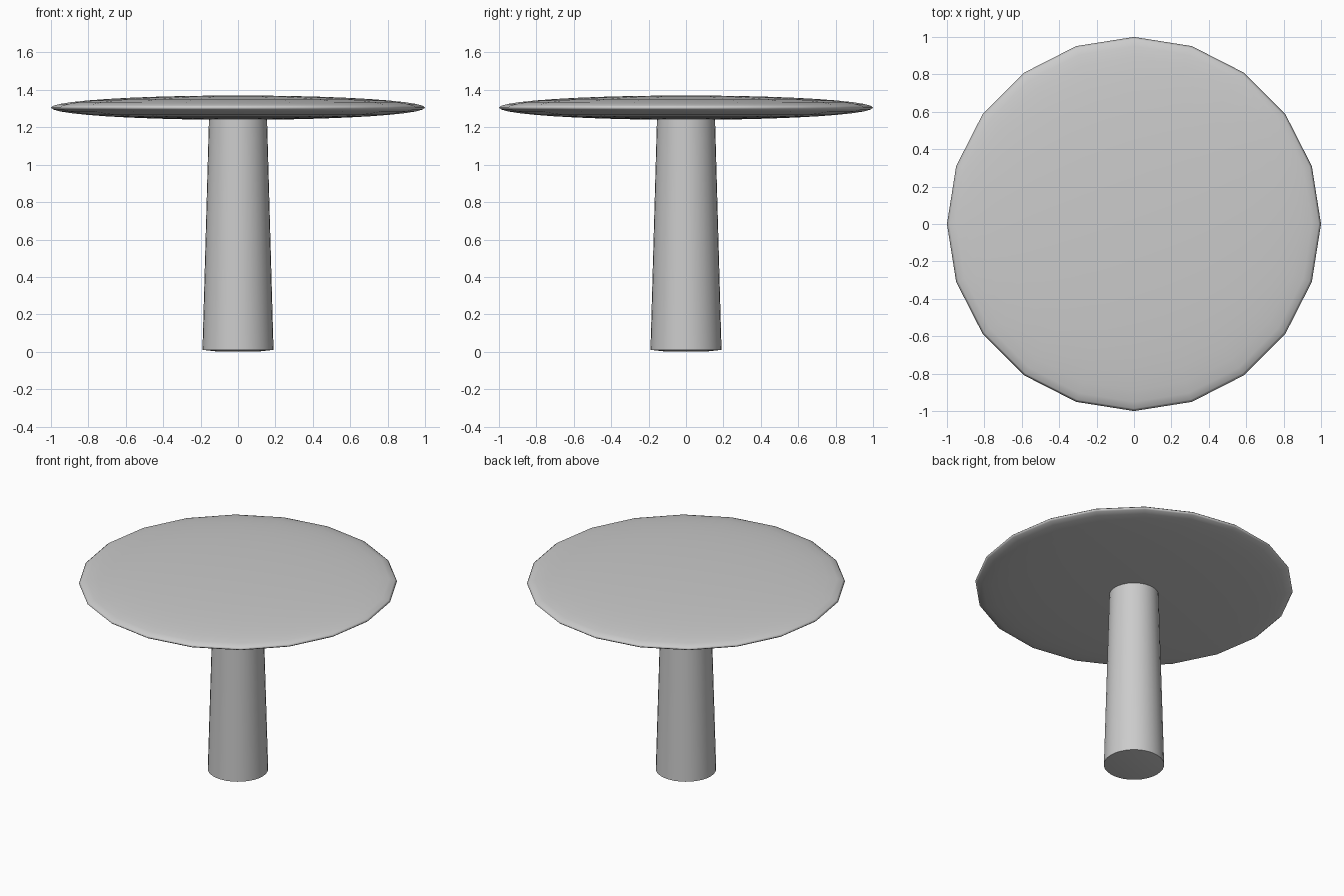
import bpy, math

if "Cube" in bpy.data.objects:
    bpy.data.objects.remove(bpy.data.objects["Cube"])

# Tapered pedestal with a very slightly domed foot
profile = [(0.10, 0.0), (0.19, 0.01), (0.155, 1.255)]
n = 32
verts, faces = [], []
for r, z in profile:
    for i in range(n):
        a = 2 * math.pi * i / n
        verts.append((r * math.cos(a), r * math.sin(a), z))
for k in range(len(profile) - 1):
    for i in range(n):
        j = (i + 1) % n
        faces.append((k * n + i, k * n + j, (k + 1) * n + j, (k + 1) * n + i))
faces.append(tuple(reversed(range(n))))
faces.append(tuple(range((len(profile) - 1) * n, len(profile) * n)))
mesh = bpy.data.meshes.new("pedestal")
mesh.from_pydata(verts, [], faces)
pedestal = bpy.data.objects.new("pedestal", mesh)
bpy.context.collection.objects.link(pedestal)
bpy.ops.object.select_all(action='DESELECT')
pedestal.select_set(True)
bpy.context.view_layer.objects.active = pedestal
bpy.ops.object.shade_smooth_by_angle(angle=math.radians(40))

# Lens-shaped top: a flattened 20-sided sphere
bpy.ops.mesh.primitive_uv_sphere_add(segments=20, ring_count=20, radius=1,
                                     location=(0, 0, 1.305))
top = bpy.context.object
top.name = "table_top"
top.scale = (1, 1, 0.065)
bpy.ops.object.transform_apply(location=False, rotation=False, scale=True)
bpy.ops.object.shade_smooth()
